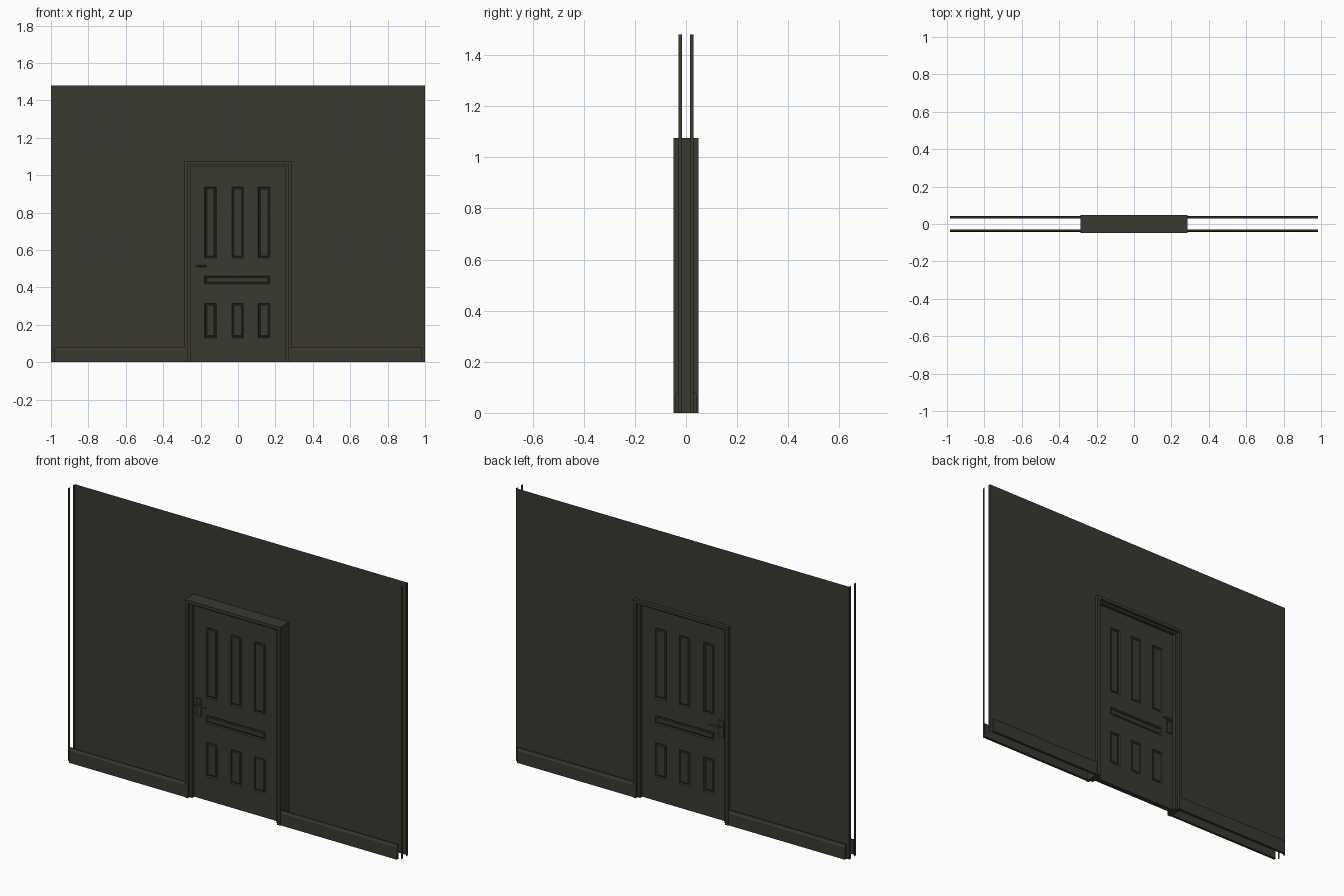
import bpy, bmesh, math
from mathutils import Vector

if "Cube" in bpy.data.objects:
    bpy.data.objects.remove(bpy.data.objects["Cube"])

paint = bpy.data.materials.new("dark_olive_grey")
paint.diffuse_color = (0.042, 0.040, 0.030, 1)
paint.use_nodes = True
paint.node_tree.nodes["Principled BSDF"].inputs["Base Color"].default_value = paint.diffuse_color


def finish(name, bm, smooth=False):
    bmesh.ops.remove_doubles(bm, verts=bm.verts, dist=1e-5)
    me = bpy.data.meshes.new(name)
    bm.to_mesh(me)
    bm.free()
    me.materials.append(paint)
    ob = bpy.data.objects.new(name, me)
    bpy.context.collection.objects.link(ob)
    if smooth:
        for p in me.polygons:
            p.use_smooth = len(p.vertices) == 4
    return ob


def quad(bm, *pts):
    return bm.faces.new([bm.verts.new(p) for p in pts])


def box(bm, x0, x1, y0, y1, z0, z1):
    r = bmesh.ops.create_cube(bm, size=1)
    for v in r["verts"]:
        v.co = ((x0 + x1) / 2 + v.co.x * (x1 - x0),
                (y0 + y1) / 2 + v.co.y * (y1 - y0),
                (z0 + z1) / 2 + v.co.z * (z1 - z0))


def rod(bm, a, b, r):
    a, b = Vector(a), Vector(b)
    d = b - a
    m = d.to_track_quat('Z', 'Y').to_matrix().to_4x4()
    m.translation = (a + b) / 2
    bmesh.ops.create_cone(bm, cap_ends=True, segments=16, radius1=r, radius2=r,
                          depth=d.length, matrix=m)


W, H = 1.0, 1.48          # wall half width, height
OX, OZ = 0.268, 1.058     # door opening

# Wall sheet around the opening
bm = bmesh.new()
Y = 0.029
for x0, x1, z0, z1 in ((-W, -OX, 0, OZ), (OX, W, 0, OZ), (-W, -OX, OZ, H),
                       (-OX, OX, OZ, H), (OX, W, OZ, H)):
    quad(bm, (x1, Y, z0), (x0, Y, z0), (x0, Y, z1), (x1, Y, z1))
finish("wall", bm)

# Thin end strips of both wall leaves
bm = bmesh.new()
for x in (-W, W):
    for s in (-1, 1):
        quad(bm, (x, s * 0.015, 0), (x, s * 0.029, 0), (x, s * 0.029, H), (x, s * 0.015, H))
finish("wall_end_strips", bm)

# Baseboards with a chamfered top
profile = [(0.030, 0), (0.044, 0), (0.044, 0.066), (0.038, 0.079), (0.030, 0.079)]
for s, side in ((-1, "front"), (1, "back")):
    bm = bmesh.new()
    for x0, x1 in ((-0.985, -0.28), (0.28, 0.985)):
        f = quad(bm, *[(x0, s * y, z) for y, z in profile])
        r = bmesh.ops.extrude_face_region(bm, geom=[f], use_keep_orig=True)
        for v in r["geom"]:
            if isinstance(v, bmesh.types.BMVert):
                v.co.x = x1
    bmesh.ops.recalc_face_normals(bm, faces=bm.faces)
    finish(side + "_baseboard", bm)


# Casing and the recessed jamb inside it
def surround(name, outer, inner, top, under, depth):
    bm = bmesh.new()
    box(bm, -outer, -inner, -depth, depth, 0, top)
    box(bm, inner, outer, -depth, depth, 0, top)
    box(bm, -inner, inner, -depth, depth, under, top)
    finish(name, bm)


surround("door_casing", 0.286, 0.268, 1.075, 1.058, 0.048)
surround("door_jamb", 0.268, 0.253, 1.058, 1.046, 0.032)

# Door leaf with seven sunk panels on each side
xs = [-0.253, -0.178, -0.115, -0.033, 0.030, 0.108, 0.172, 0.253]
zs = [0, 0.13, 0.315, 0.417, 0.462, 0.556, 0.938, 1.046]
T = 0.014
for s, side in ((-1, "front"), (1, "back")):
    bm = bmesh.new()
    panels, middle = [], []
    for i in range(7):
        for j in range(7):
            pts = [(xs[i], zs[j]), (xs[i + 1], zs[j]), (xs[i + 1], zs[j + 1]), (xs[i], zs[j + 1])]
            f = quad(bm, *[(x, s * T, z) for x, z in (pts if s < 0 else pts[::-1])])
            if j in (1, 5) and i in (1, 3, 5):
                panels.append(f)
            elif j == 3 and 1 <= i <= 5:
                middle.append(f)
    bmesh.ops.remove_doubles(bm, verts=bm.verts, dist=1e-5)
    # groove around a slightly raised field
    for group in (panels, middle):
        for thick, depth in ((0.004, -0.006), (0.004, 0.0), (0.004, 0.003)):
            bmesh.ops.inset_region(bm, faces=group, thickness=thick, depth=depth,
                                   use_even_offset=True, use_boundary=True)
    finish("door_" + side, bm)

# Door edges
bm = bmesh.new()
ring = [(-0.253, 0), (0.253, 0), (0.253, 1.046), (-0.253, 1.046)]
for k in range(4):
    (xa, za), (xb, zb) = ring[k], ring[(k + 1) % 4]
    quad(bm, (xa, -T, za), (xa, T, za), (xb, T, zb), (xb, -T, zb))
finish("door_edges", bm)

# Handles: backplate, spindle and lever
for s, side in ((-1, "front"), (1, "back")):
    bm = bmesh.new()
    ya, yb = sorted((s * T, s * 0.020))
    box(bm, -0.239, -0.209, ya, yb, 0.45, 0.542)
    finish(side + "_handle_plate", bm)
    bm = bmesh.new()
    rod(bm, (-0.224, s * 0.018, 0.515), (-0.224, s * 0.044, 0.515), 0.006)
    rod(bm, (-0.229, s * 0.039, 0.515), (-0.168, s * 0.039, 0.515), 0.005)
    finish(side + "_handle_lever", bm, smooth=True)
